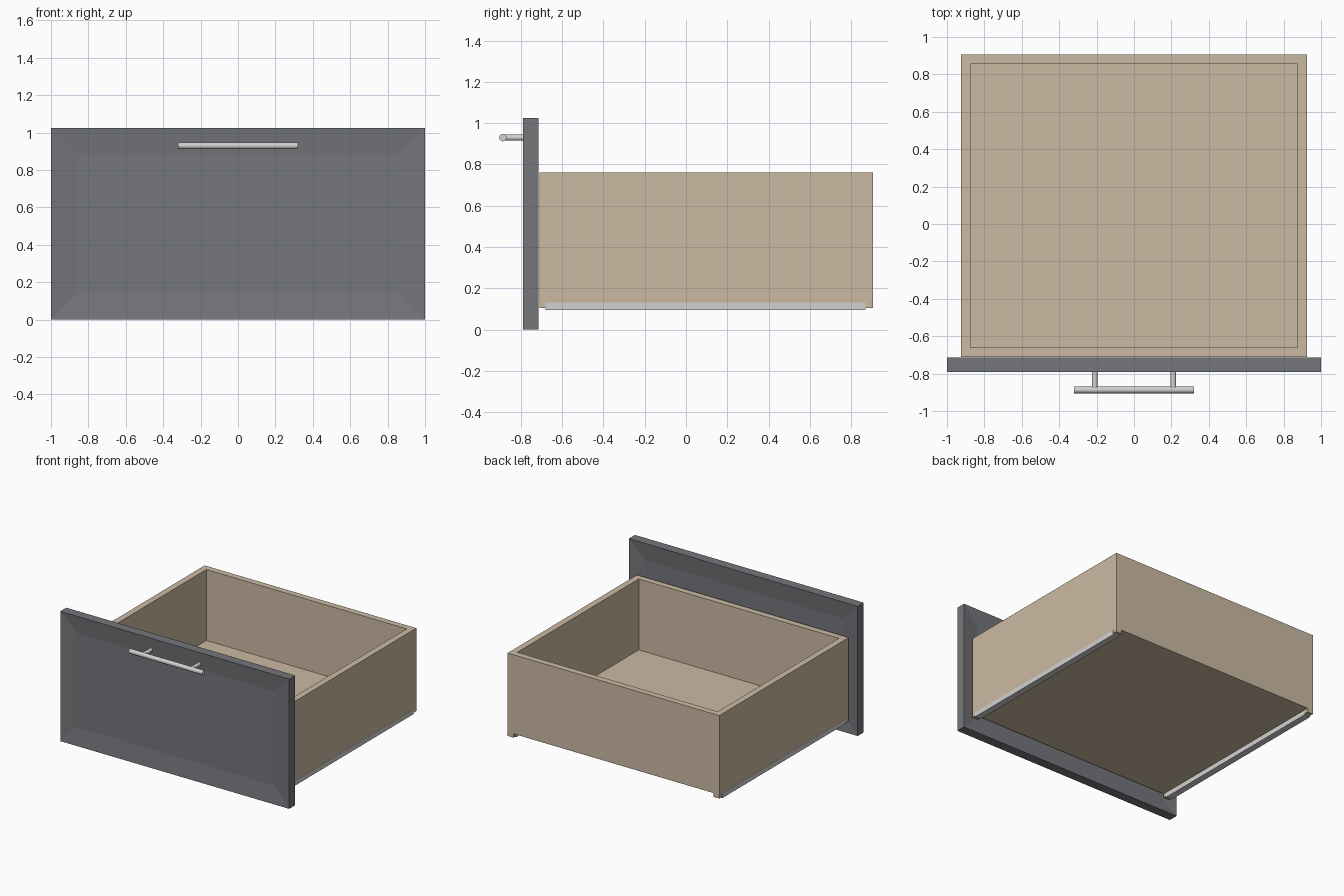
import bpy, bmesh, math

if "Cube" in bpy.data.objects:
    bpy.data.objects.remove(bpy.data.objects["Cube"])


def material(name, rgb):
    m = bpy.data.materials.new(name)
    m.diffuse_color = (*rgb, 1)
    m.use_nodes = True
    m.node_tree.nodes["Principled BSDF"].inputs["Base Color"].default_value = m.diffuse_color
    return m


GREY = material("slate grey paint", (0.178, 0.182, 0.197))
WOOD = material("pale wood", (0.60, 0.49, 0.365))
METAL = material("brushed metal", (0.64, 0.64, 0.64))


def finish(name, bm, mat):
    bmesh.ops.recalc_face_normals(bm, faces=bm.faces)
    me = bpy.data.meshes.new(name)
    bm.to_mesh(me)
    bm.free()
    me.materials.append(mat)
    ob = bpy.data.objects.new(name, me)
    bpy.context.collection.objects.link(ob)
    return ob


def box_bm(lo, hi):
    bm = bmesh.new()
    bmesh.ops.create_cube(bm, size=1)
    for v in bm.verts:
        v.co = [(a + b) / 2 + c * (b - a) for a, b, c in zip(lo, hi, v.co)]
    return bm


def box(name, lo, hi, mat):
    return finish(name, box_bm(lo, hi), mat)


def rod(name, start, end, radius, mat):
    # Round bar between two points
    axis = end - start
    bpy.ops.mesh.primitive_cylinder_add(
        vertices=32, radius=radius, depth=axis.length, location=(start + end) / 2,
        rotation=axis.to_track_quat('Z', 'Y').to_euler())
    ob = bpy.context.object
    ob.name = name
    ob.data.materials.append(mat)
    bpy.ops.object.shade_smooth_by_angle(angle=math.radians(40))
    return ob


from mathutils import Vector

# Drawer front: slab with a shallow recessed panel on both faces
bm = box_bm((-1, -0.79, 0), (1, -0.715, 1.025))
bm.normal_update()
for face in [f for f in bm.faces if abs(f.normal.y) > 0.9]:
    sign = 1 if face.normal.y > 0 else -1
    bmesh.ops.inset_region(bm, faces=[face], thickness=0.198)
    for v in face.verts:
        v.co.y -= sign * 0.015
finish("drawer_front", bm, GREY)

# Drawer box: tall sides, with front and back boards ending above the runners
X, T, Y0, Y1, TOP = 0.925, 0.05, -0.71, 0.905, 0.76
LOW, BASE = 0.105, 0.135
for s, side in ((-1, "left"), (1, "right")):
    xs = sorted((s * X, s * (X - T)))
    box(side + "_side", (xs[0], Y0, LOW), (xs[1], Y1, TOP), WOOD)
    # Metal runner let into the lower edge of the side
    xs = sorted((s * (X + 0.001), s * (X - T - 0.001)))
    box(side + "_runner", (xs[0], -0.68, 0.095), (xs[1], 0.87, 0.132), METAL)
box("box_front_board", (-X + T, Y0, BASE), (X - T, Y0 + T, TOP), WOOD)
box("box_back_board", (-X + T, Y1 - T, BASE), (X - T, Y1, TOP), WOOD)
box("box_floor", (-X + T, Y0 + T, BASE), (X - T, Y1 - T, 0.20), WOOD)

# Bar handle on two posts
rod("handle_bar", Vector((-0.322, -0.887, 0.93)), Vector((0.322, -0.887, 0.93)), 0.018, METAL)
for s, side in ((-1, "left"), (1, "right")):
    rod(side + "_handle_post", Vector((s * 0.21, -0.885, 0.93)),
        Vector((s * 0.21, -0.785, 0.93)), 0.015, METAL)
